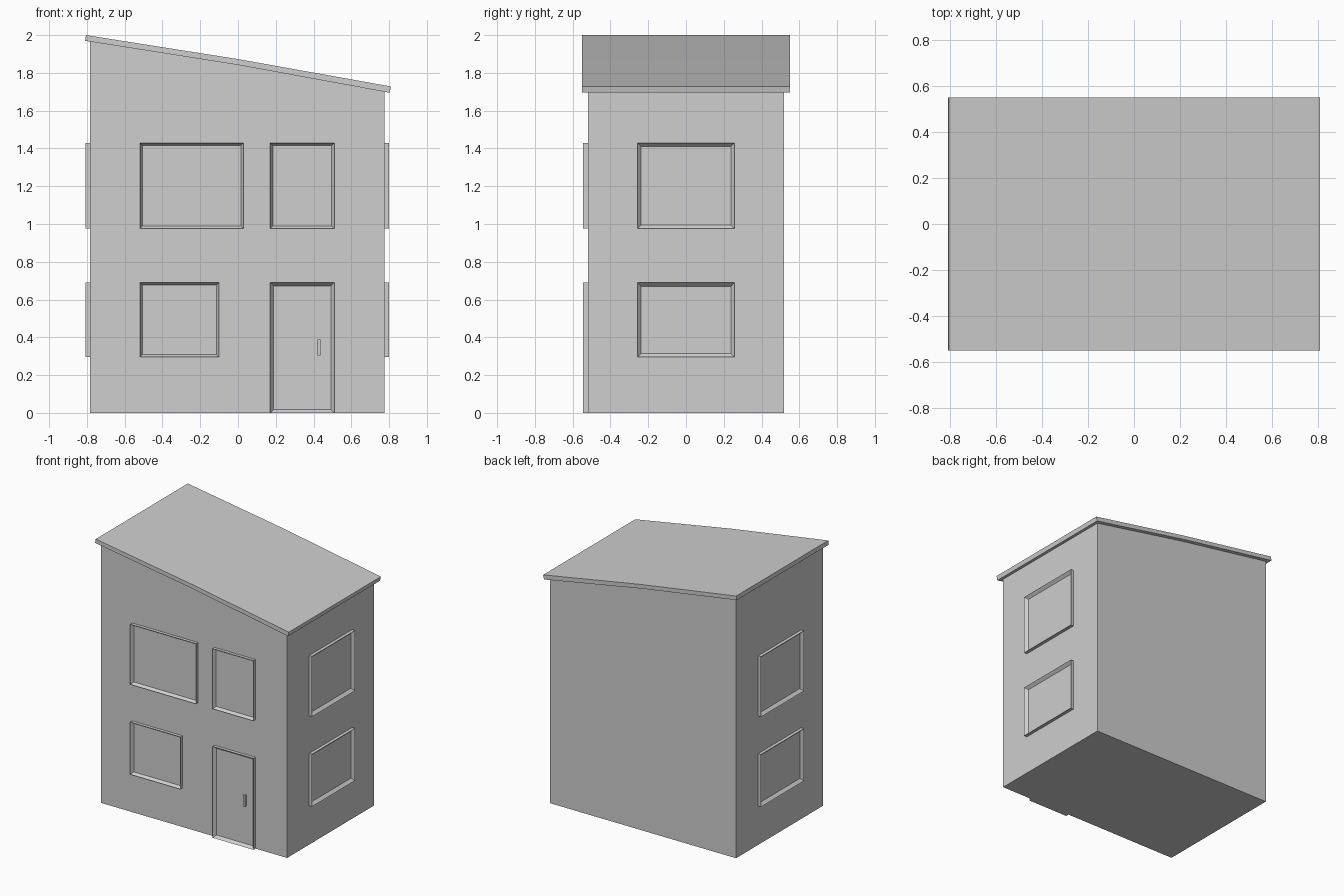
import bpy, bmesh
from mathutils import Matrix, Vector
from math import pi

cube = bpy.data.objects.get("Cube")
if cube:
    bpy.data.objects.remove(cube, do_unlink=True)

GREY = (0.62, 0.62, 0.62, 1)
grey = bpy.data.materials.new("plain_grey")
grey.use_nodes = True
grey.diffuse_color = GREY
grey.node_tree.nodes["Principled BSDF"].inputs["Base Color"].default_value = GREY

LEFT, RIGHT, HALF_DEPTH = -0.783, 0.775, 0.52
PROUD = 0.025    # how far the frames stand out from the wall


def finish(bm, name):
    bmesh.ops.recalc_face_normals(bm, faces=bm.faces)
    mesh = bpy.data.meshes.new(name)
    bm.to_mesh(mesh)
    bm.free()
    mesh.materials.append(grey)
    obj = bpy.data.objects.new(name, mesh)
    bpy.context.collection.objects.link(obj)
    return obj


def extrude_profile(name, points, half):
    """Extrude an x-z outline along y."""
    bm = bmesh.new()
    face = bm.faces.new([bm.verts.new((x, -half, z)) for x, z in points])
    ext = bmesh.ops.extrude_face_region(bm, geom=[face])["geom"]
    verts = [v for v in ext if isinstance(v, bmesh.types.BMVert)]
    bmesh.ops.translate(bm, verts=verts, vec=(0, 2 * half, 0))
    return finish(bm, name)


def box(bm, lo, hi):
    lo, hi = Vector(lo), Vector(hi)
    size = hi - lo
    mat = Matrix.Translation((lo + hi) / 2) @ Matrix.Diagonal((*size, 1))
    bmesh.ops.create_cube(bm, size=1, matrix=mat)


def framed_panel(name, u, z, border, placement):
    """Box facing -y whose front is inset and pushed back to the wall."""
    bm = bmesh.new()
    box(bm, (u[0], -PROUD, z[0]), (u[1], 0, z[1]))
    bm.normal_update()
    front = min(bm.faces, key=lambda f: f.calc_center_median().y)
    bmesh.ops.inset_region(bm, faces=[front], thickness=border)
    bmesh.ops.translate(bm, verts=front.verts, vec=(0, PROUD - 0.003, 0))
    bmesh.ops.transform(bm, matrix=placement, verts=bm.verts)
    return finish(bm, name)


# Roof slab with a slight bend, and walls reaching its underside
top = [(-0.805, 2.0), (0.0, 1.873), (0.81, 1.728)]
under = [(-0.81, 1.97), (0.0, 1.842), (0.803, 1.695)]
extrude_profile("roof", top + under[::-1], 0.55)
extrude_profile("walls", [(LEFT, 0), (RIGHT, 0), (RIGHT, 1.702), (0, 1.844), (LEFT, 1.967)],
                HALF_DEPTH)

# Front windows and door
front_wall = Matrix.Translation((0, -HALF_DEPTH, 0))
UPPER, LOWER = (0.975, 1.43), (0.295, 0.69)
framed_panel("upper_wide_window", (-0.52, 0.03), UPPER, 0.02, front_wall)
framed_panel("upper_narrow_window", (0.17, 0.51), UPPER, 0.02, front_wall)
framed_panel("lower_front_window", (-0.52, -0.10), LOWER, 0.02, front_wall)
framed_panel("front_door", (0.17, 0.51), (0, 0.69), 0.024, front_wall)

# Door handle
bm = bmesh.new()
box(bm, (0.422, -HALF_DEPTH - 0.024, 0.305), (0.438, -HALF_DEPTH, 0.388))
finish(bm, "door_handle")

# Matching windows on both side walls
for side, x, turn in (("right", LEFT, -pi / 2), ("left", RIGHT, pi / 2)):
    wall = Matrix.Translation((x, 0, 0)) @ Matrix.Rotation(turn, 4, "Z")
    for level, z in (("upper", UPPER), ("lower", LOWER)):
        framed_panel(f"{side}_{level}_window", (-0.257, 0.257), z, 0.028, wall)
